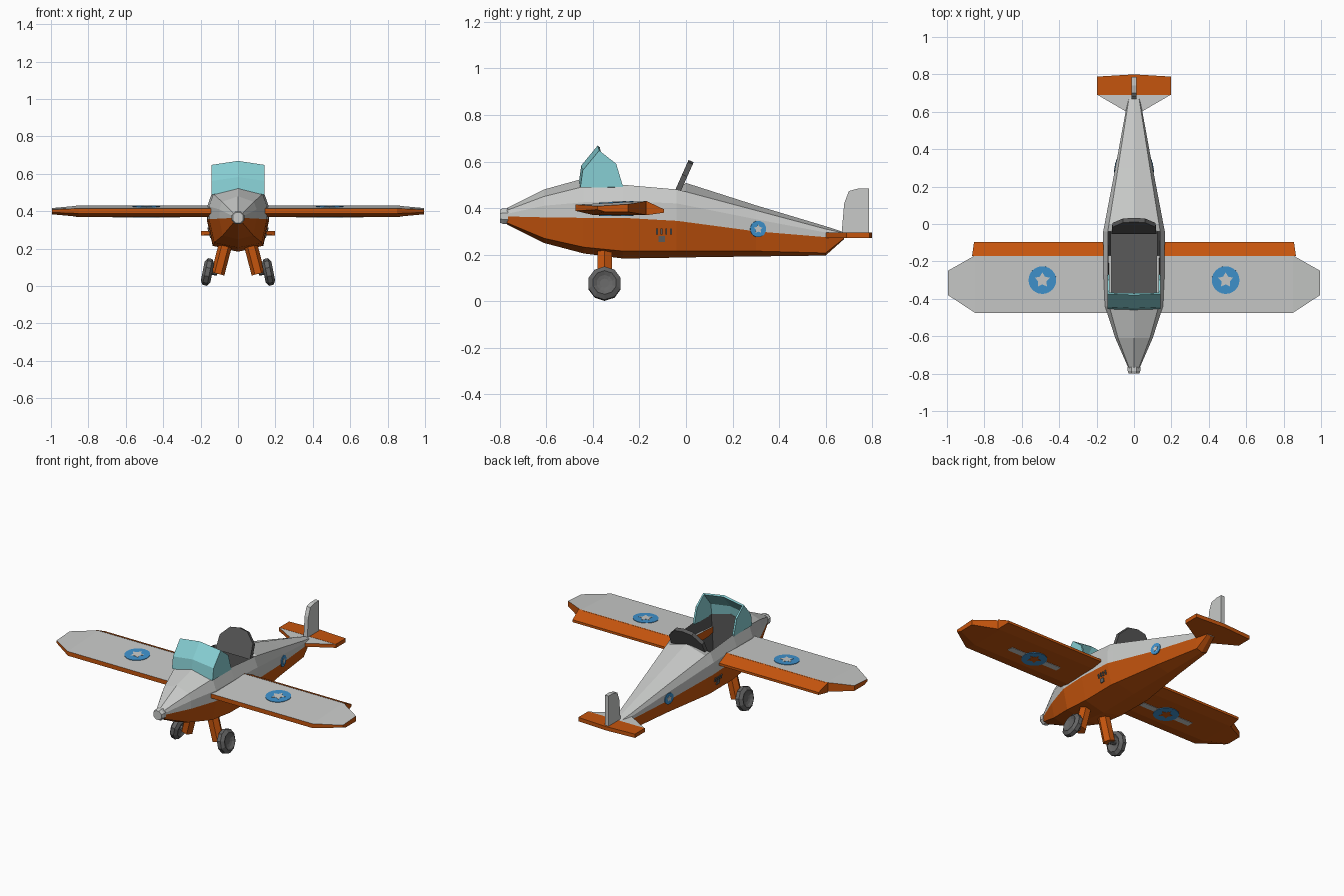
import bpy, bmesh, math
from mathutils import Matrix, Vector

if "Cube" in bpy.data.objects:
    bpy.data.objects.remove(bpy.data.objects["Cube"])


def material(name, rgb):
    m = bpy.data.materials.new(name)
    m.diffuse_color = (*rgb, 1)
    m.use_nodes = True
    m.node_tree.nodes["Principled BSDF"].inputs["Base Color"].default_value = m.diffuse_color
    return m


GREY = material("light grey", (0.58, 0.59, 0.58))
ORANGE = material("orange", (0.56, 0.09, 0.004))
GLASS = material("pale teal", (0.24, 0.62, 0.65))
BLUE = material("blue", (0.05, 0.29, 0.62))
DARK = material("dark grey", (0.10, 0.10, 0.10))
RUBBER = material("tyre grey", (0.13, 0.13, 0.13))


def make(name, verts, faces, mats, rule=None, matrix=Matrix(), flip=False):
    """Mesh object; rule(face) returns the material index."""
    bm = bmesh.new()
    vs = [bm.verts.new(matrix @ Vector(v)) for v in verts]
    for f in faces:
        bm.faces.new([vs[i] for i in f])
    bmesh.ops.recalc_face_normals(bm, faces=bm.faces)
    if flip:
        bmesh.ops.reverse_faces(bm, faces=bm.faces)
    bm.normal_update()
    for f in bm.faces:
        f.material_index = rule(f) if rule else 0
    me = bpy.data.meshes.new(name)
    bm.to_mesh(me)
    bm.free()
    for m in mats:
        me.materials.append(m)
    ob = bpy.data.objects.new(name, me)
    bpy.context.collection.objects.link(ob)
    return ob


def loft(name, rings, mats, rule=None, matrix=Matrix(), caps=True, skip=()):
    n = len(rings[0])
    faces = [(i * n + j, i * n + (j + 1) % n, (i + 1) * n + (j + 1) % n, (i + 1) * n + j)
             for i in range(len(rings) - 1) for j in range(n) if (i, j) not in skip]
    if caps:
        faces += [tuple(range(n)), tuple(range((len(rings) - 1) * n, len(rings) * n))]
    return make(name, [p for r in rings for p in r], faces, mats, rule, matrix)


def plate(name, outline, thick, mats, matrix=Matrix(), rule=None):
    rings = [[(x, y, z) for x, y in outline] for z in (-thick / 2, thick / 2)]
    return loft(name, rings, mats, rule, matrix)


def circle(r, n, inner=None):
    return [((r if i % 2 == 0 or inner is None else inner) * math.sin(i * math.tau / n),
             (r if i % 2 == 0 or inner is None else inner) * math.cos(i * math.tau / n))
            for i in range(n)]


def tube(name, a, b, r, n, mat):
    a, b = Vector(a), Vector(b)
    mtx = Matrix.Translation((a + b) / 2) @ (b - a).to_track_quat('Z', 'Y').to_matrix().to_4x4()
    return plate(name, circle(r, n), (b - a).length, [mat], mtx)


def rect(w, h):
    return [(-w / 2, -h / 2), (w / 2, -h / 2), (w / 2, h / 2), (-w / 2, h / 2)]


# Fuselage stations: y, half width, heights of ridge, shoulder, belt, colour split, chine, keel
stations = [
    (-0.77, 0.03, 0.40, 0.39, 0.375, 0.364, 0.337, 0.33),
    (-0.61, 0.10, 0.48, 0.45, 0.41, 0.36, 0.27, 0.25),
    (-0.44, 0.155, 0.527, 0.492, 0.425, 0.358, 0.232, 0.205),
    (-0.27, 0.163, 0.50, 0.50, 0.43, 0.358, 0.215, 0.183),
    (-0.04, 0.165, 0.48, 0.48, 0.42, 0.345, 0.215, 0.187),
    (0.00, 0.157, 0.508, 0.47, 0.412, 0.34, 0.215, 0.188),
    (0.30, 0.10, 0.412, 0.39, 0.352, 0.30, 0.215, 0.192),
    (0.60, 0.045, 0.322, 0.31, 0.295, 0.275, 0.207, 0.196),
    (0.68, 0.03, 0.296, 0.292, 0.287, 0.28, 0.27, 0.267),
]
rings = []
for y, w, *z in stations:
    half = [(0.85 * w, y, z[1]), (w, y, z[2]), (w, y, z[3]), (0.82 * w, y, z[4])]
    rings.append([(0, y, z[0])] + half + [(0, y, z[5])]
                 + [(-a, b, c) for a, b, c in reversed(half)])


def split_height(y):
    for a, b in zip(stations, stations[1:]):
        if y <= b[0]:
            return a[5] + (b[5] - a[5]) * (y - a[0]) / (b[0] - a[0])
    return stations[-1][5]


def below_split(f):
    c = f.calc_center_median()
    return int(c.z < split_height(c.y))


loft("fuselage", rings, [GREY, ORANGE], below_split,
     skip={(i, j) for i in (2, 3) for j in (0, 9)})

# Open cockpit lining, sunk from the rim
rim = [rings[2][0]] + [rings[i][1] for i in (2, 3, 4)] + [rings[4][0]] + [rings[i][9] for i in (4, 3, 2)]
floor = [(x * 0.9, y, 0.27) for x, y, z in rim]
n = len(rim)
make("cockpit_lining", rim + floor,
     [(j, (j + 1) % n, n + (j + 1) % n, n + j) for j in range(n)] + [tuple(range(n, 2 * n))],
     [DARK], flip=True)

# Nose cap
nose = [[(s * math.cos((k + .5) * math.pi / 4), y, 0.365 + s * math.sin((k + .5) * math.pi / 4))
         for k in range(8)] for y, s in ((-0.765, 0.037), (-0.785, 0.037), (-0.80, 0.03))]
loft("nose_cap", nose, [GREY])

# Windshield: curved front panel and two side panels, given thickness
side = [(-0.45, 0.488), (-0.44, 0.56), (-0.37, 0.645), (-0.30, 0.59), (-0.27, 0.49)]
wv = [(x, y, z) for x in (-0.137, 0.137) for y, z in side]
wv += [(0, y - 0.005, z + 0.02) for y, z in side[:3]]
shield = make("windshield", wv,
              [(0, 1, 2, 3, 4), (5, 6, 7, 8, 9), (0, 1, 11, 10), (1, 2, 12, 11),
               (10, 11, 6, 5), (11, 12, 7, 6)], [GLASS])
sol = shield.modifiers.new("thickness", 'SOLIDIFY')
sol.thickness, sol.offset = 0.012, 0

# Headrest leaning back behind the cockpit
head = [(-0.12, -0.03), (-0.115, 0.06), (-0.06, 0.118), (0, 0.128), (0.06, 0.118), (0.115, 0.06), (0.12, -0.03)]
plate("headrest", head, 0.024, [DARK],
      Matrix.Translation((0, -0.03, 0.485)) @ Matrix.Rotation(math.radians(66), 4, 'X'))

# Tail: grey-topped tailplane, orange elevator, upright fin
plate("tailplane", [(-0.04, 0.6), (0.04, 0.6), (0.195, 0.69), (-0.195, 0.69)], 0.022, [GREY, ORANGE],
      Matrix.Translation((0, 0, 0.283)), lambda f: int(f.normal.z < 0.3))
plate("elevator", [(-0.197, 0.69), (0.197, 0.69), (0.197, 0.788), (0, 0.8), (-0.197, 0.788)], 0.024,
      [ORANGE], Matrix.Translation((0, 0, 0.283)))
fin_axes = Matrix(((0, 0, 1, 0), (1, 0, 0, 0), (0, 1, 0, 0), (0, 0, 0, 1)))
plate("fin", [(0.668, 0.28), (0.68, 0.42), (0.70, 0.473), (0.74, 0.484), (0.787, 0.484), (0.787, 0.285)],
      0.026, [GREY], fin_axes)

for s, tag in ((-1, "left"), (1, "right")):
    flipx = Matrix.Diagonal((s, 1, 1, 1))

    # Wing: root, shoulder and clipped tip sections
    wing = []
    for x, y0, y1, t in ((0.12, -0.475, -0.168, 1), (0.85, -0.475, -0.168, 1), (0.995, -0.38, -0.25, 0.55)):
        prof = [(y0, 0.415), (y1, 0.43), (y1, 0.37), (y0 + 0.25 * (y1 - y0), 0.37), (y0, 0.388)]
        wing.append([(x, y, 0.4 + (z - 0.4) * t) for y, z in prof])
    loft(tag + "_wing", wing, [GREY, ORANGE], lambda f: int(f.normal.z < 0.3), flipx)

    # Flap along the trailing edge
    flap = [[(x, -0.172, 0.431), (x2, -0.095, 0.395), (x2, -0.095, 0.38), (x, -0.172, 0.369)]
            for x, x2 in ((0.14, 0.14), (0.866, 0.855))]
    loft(tag + "_flap", flap, [ORANGE], matrix=flipx)

    # Round wing markings: star discs on top, barred discs below
    top = Matrix.Translation((s * 0.49, -0.30, 0.4245)) @ Matrix.Rotation(0.0488, 4, 'X')
    under = Matrix.Translation((s * 0.49, -0.30, 0.369))
    star = circle(0.042, 10, 0.023)
    plate(tag + "_top_disc", circle(0.074, 24), 0.004, [BLUE], top)
    plate(tag + "_top_star", star, 0.007, [GREY], top)
    plate(tag + "_under_bar", rect(0.36, 0.04), 0.003, [GREY], under)
    plate(tag + "_under_disc", circle(0.074, 24), 0.005, [BLUE], under)
    plate(tag + "_under_star", star, 0.008, [ORANGE], under)

    # Fuselage side marking, following the taper
    flank = flipx @ Matrix.Translation((0.0985, 0.31, 0.31)) @ Matrix.Rotation(0.186, 4, 'Z') @ fin_axes
    plate(tag + "_side_disc", circle(0.035, 20), 0.006, [BLUE], flank)
    plate(tag + "_side_star", circle(0.02, 10, 0.011), 0.009, [GREY], flank)

    # Small vent slits on the flank
    for k in range(4):
        tilt = Matrix.Translation((0.158, -0.125 + k * 0.02, 0.30)) @ Matrix.Rotation(0.22, 4, 'Y')
        plate(f"{tag}_vent_{k + 1}", rect(0.008, 0.025), 0.006, [RUBBER], flipx @ tilt @ fin_axes)
    tilt = Matrix.Translation((0.149, -0.105, 0.268)) @ Matrix.Rotation(0.22, 4, 'Y')
    plate(tag + "_vent_cap", rect(0.028, 0.025), 0.006, [RUBBER], flipx @ tilt @ fin_axes)

    # Landing gear: strut, axle and leaning ten-sided wheel
    tube(tag + "_strut", (s * 0.065, -0.35, 0.23), (s * 0.108, -0.35, 0.065), 0.036, 6, ORANGE)
    tube(tag + "_axle", (s * 0.11, -0.35, 0.07), (s * 0.155, -0.35, 0.077), 0.015, 6, RUBBER)
    lathe = [[(x, r * math.sin(k * math.tau / 10), -r * math.cos(k * math.tau / 10)) for k in range(10)]
             for x, r in ((-0.012, 0.02), (-0.016, 0.035), (-0.026, 0.052), (-0.012, 0.073),
                          (0.012, 0.073), (0.026, 0.052), (0.016, 0.035), (0.012, 0.02))]
    loft(tag + "_wheel", lathe, [RUBBER], matrix=flipx @ Matrix.Translation((0.163, -0.35, 0.075))
         @ Matrix.Rotation(-0.2, 4, 'Y'))
